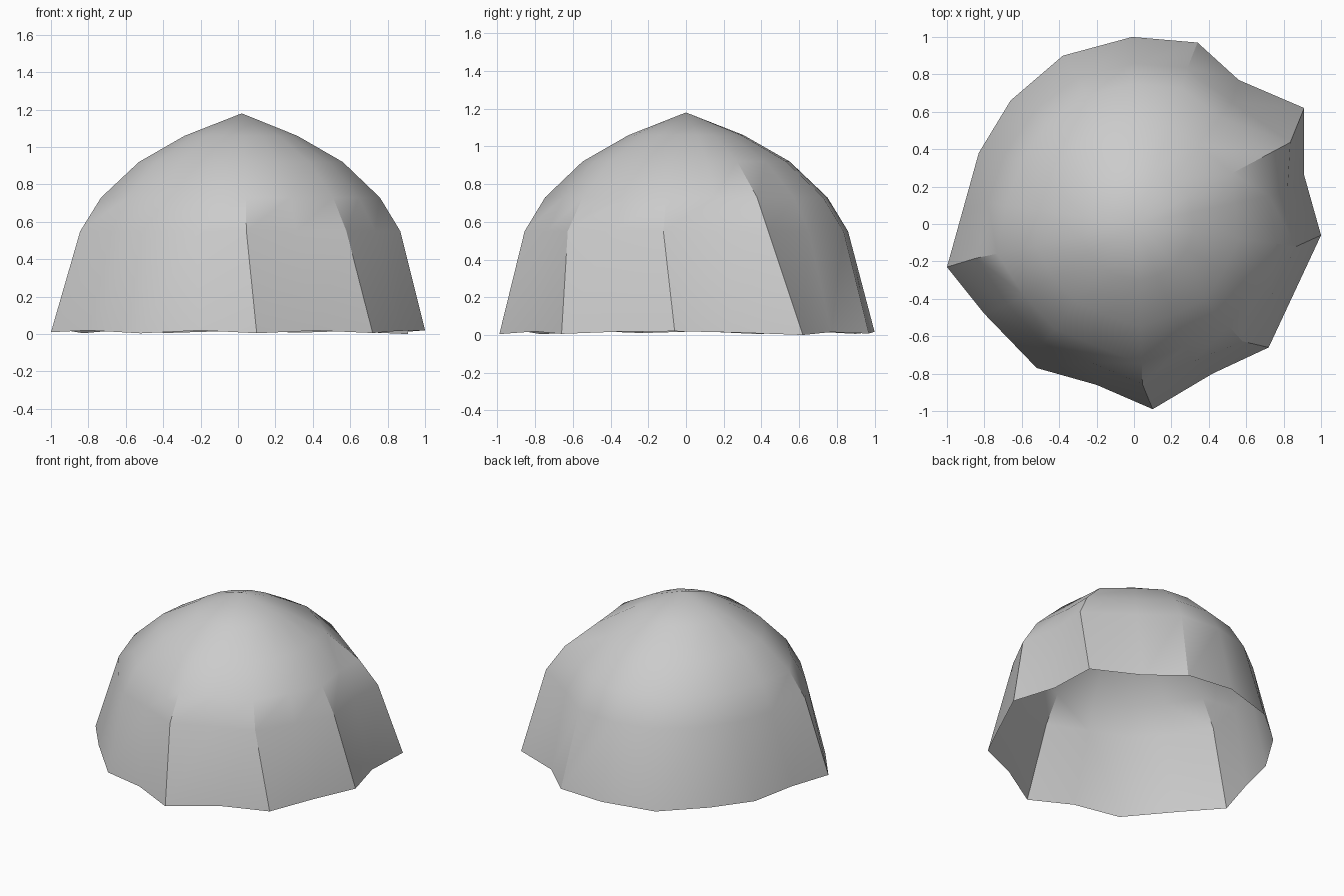
import bpy, bmesh, math

if "Cube" in bpy.data.objects:
    bpy.data.objects.remove(bpy.data.objects["Cube"])

# Uneven hem outline (x, y), counter-clockwise, 18 points
hem = [(1.0, -.06), (.91, .26), (.91, .62), (.56, .77), (.34, .97), (-.01, 1.0),
       (-.38, .90), (-.66, .66), (-.83, .38), (-.915, .075), (-1.0, -.23), (-.80, -.48),
       (-.52, -.77), (-.20, -.86), (.10, -.99), (.42, -.80), (.72, -.66), (.86, -.36)]
# Dome rings from low to high: height, radius, how far they follow the hem ripple
rings = [(.55, .86, .8), (.73, .75, .7), (.92, .55, .5), (1.06, .305, .3)]

bm = bmesh.new()
n = len(hem)
rows = [[bm.verts.new((x, y, .012 + .008 * math.sin(3 * i))) for i, (x, y) in enumerate(hem)]]
rows[0][0].co.z, rows[0][10].co.z, rows[0][2].co.z = .02, .01, 0
for z, r, follow in rings:
    row = []
    for i, (x, y) in enumerate(hem):
        a = math.radians(20 * i - 8 - (4 if i == 2 else 0))
        rr = r * (1 + follow * (math.hypot(x, y) - 1))
        row.append(bm.verts.new((.015 + rr * math.cos(a), rr * math.sin(a), z)))
    rows.append(row)
apex = bm.verts.new((.02, 0, 1.18))

# Panels and top fan
for low, high in zip(rows, rows[1:]):
    for i in range(n):
        j = (i + 1) % n
        bm.faces.new((low[i], low[j], high[j], high[i]))
for i in range(n):
    bm.faces.new((rows[-1][i], rows[-1][(i + 1) % n], apex))

me = bpy.data.meshes.new("cloth_dome")
bm.to_mesh(me)
bm.free()
dome = bpy.data.objects.new("cloth_dome", me)
bpy.context.collection.objects.link(dome)

grey = bpy.data.materials.new("light grey")
grey.diffuse_color = (.6, .6, .6, 1)
grey.use_nodes = True
grey.node_tree.nodes["Principled BSDF"].inputs["Base Color"].default_value = grey.diffuse_color
me.materials.append(grey)

# Smooth panels with sharp creases
bpy.context.view_layer.objects.active = dome
dome.select_set(True)
bpy.ops.object.shade_smooth_by_angle(angle=math.radians(30))
